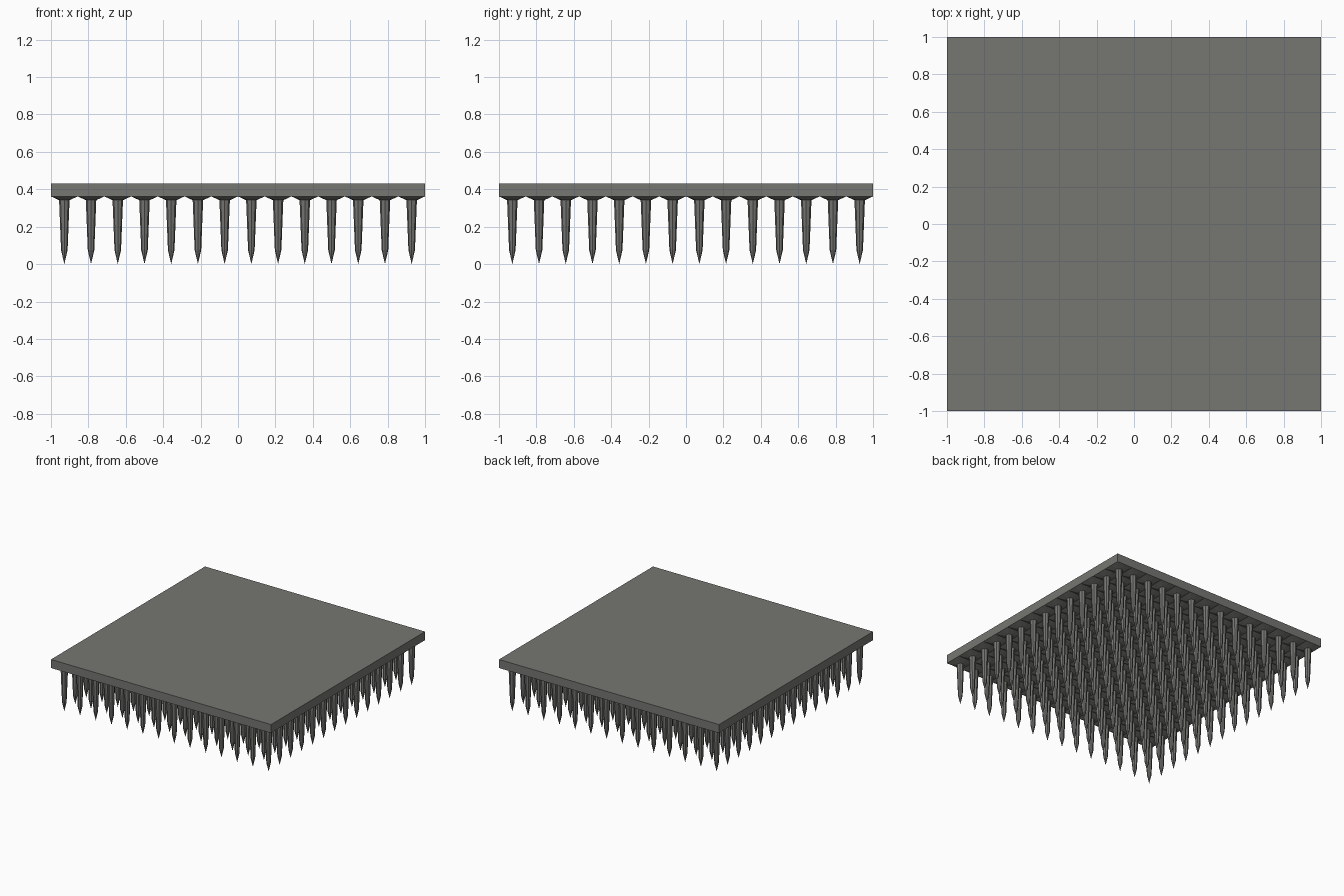
import bpy, bmesh, math

if "Cube" in bpy.data.objects:
    bpy.data.objects.remove(bpy.data.objects["Cube"])

N = 14                    # spikes per side
PITCH = 2.0 / N           # cell size
Z_TOP, Z_PLATE = 0.432, 0.362

grey = bpy.data.materials.new("dark_grey")
grey.diffuse_color = (0.18, 0.18, 0.17, 1)
grey.use_nodes = True
grey.node_tree.nodes["Principled BSDF"].inputs["Base Color"].default_value = grey.diffuse_color


def finish(bm, name):
    bmesh.ops.recalc_face_normals(bm, faces=bm.faces)
    mesh = bpy.data.meshes.new(name)
    bm.to_mesh(mesh)
    bm.free()
    mesh.materials.append(grey)
    obj = bpy.data.objects.new(name, mesh)
    bpy.context.collection.objects.link(obj)
    return obj


# Flat plate, open underneath where the spike cells close it
bm = bmesh.new()
bmesh.ops.create_cube(bm, size=1)
for v in bm.verts:
    v.co.x *= 2
    v.co.y *= 2
    v.co.z = Z_TOP if v.co.z > 0 else Z_PLATE
bm.normal_update()
bottom = [f for f in bm.faces if f.normal.z < -0.5]
bmesh.ops.delete(bm, geom=bottom, context='FACES_ONLY')
finish(bm, "plate")

# One spike cell: square rim sloping into an eight-sided tapered spike
bm = bmesh.new()
start = -1 + PITCH / 2
half = PITCH / 2
angles = [k * math.pi / 4 for k in range(8)]
rim = [bm.verts.new((start + half * round(math.cos(a)),
                     start + half * round(math.sin(a)), Z_PLATE)) for a in angles]
for radius, z in [(0.028, 0.342), (0.0175, 0.075)]:
    ring = [bm.verts.new((start + radius * math.cos(a),
                          start + radius * math.sin(a), z)) for a in angles]
    for k in range(8):
        j = (k + 1) % 8
        bm.faces.new((rim[k], ring[k], ring[j], rim[j]))
    rim = ring
tip = bm.verts.new((start, start, 0))
for k in range(8):
    bm.faces.new((rim[k], tip, rim[(k + 1) % 8]))
bmesh.ops.recalc_face_normals(bm, faces=bm.faces)
if sum(f.normal.z * f.calc_area() for f in bm.faces) > 0:
    bmesh.ops.reverse_faces(bm, faces=bm.faces)

# Repeat the cell over the whole underside
cell = list(bm.verts) + list(bm.edges) + list(bm.faces)
for i in range(N):
    for j in range(N):
        if i or j:
            copy = bmesh.ops.duplicate(bm, geom=cell)["geom"]
            bmesh.ops.translate(bm, vec=(i * PITCH, j * PITCH, 0),
                                verts=[g for g in copy if isinstance(g, bmesh.types.BMVert)])
mesh = bpy.data.meshes.new("spikes")
bm.to_mesh(mesh)
bm.free()
mesh.materials.append(grey)
bpy.context.collection.objects.link(bpy.data.objects.new("spikes", mesh))
